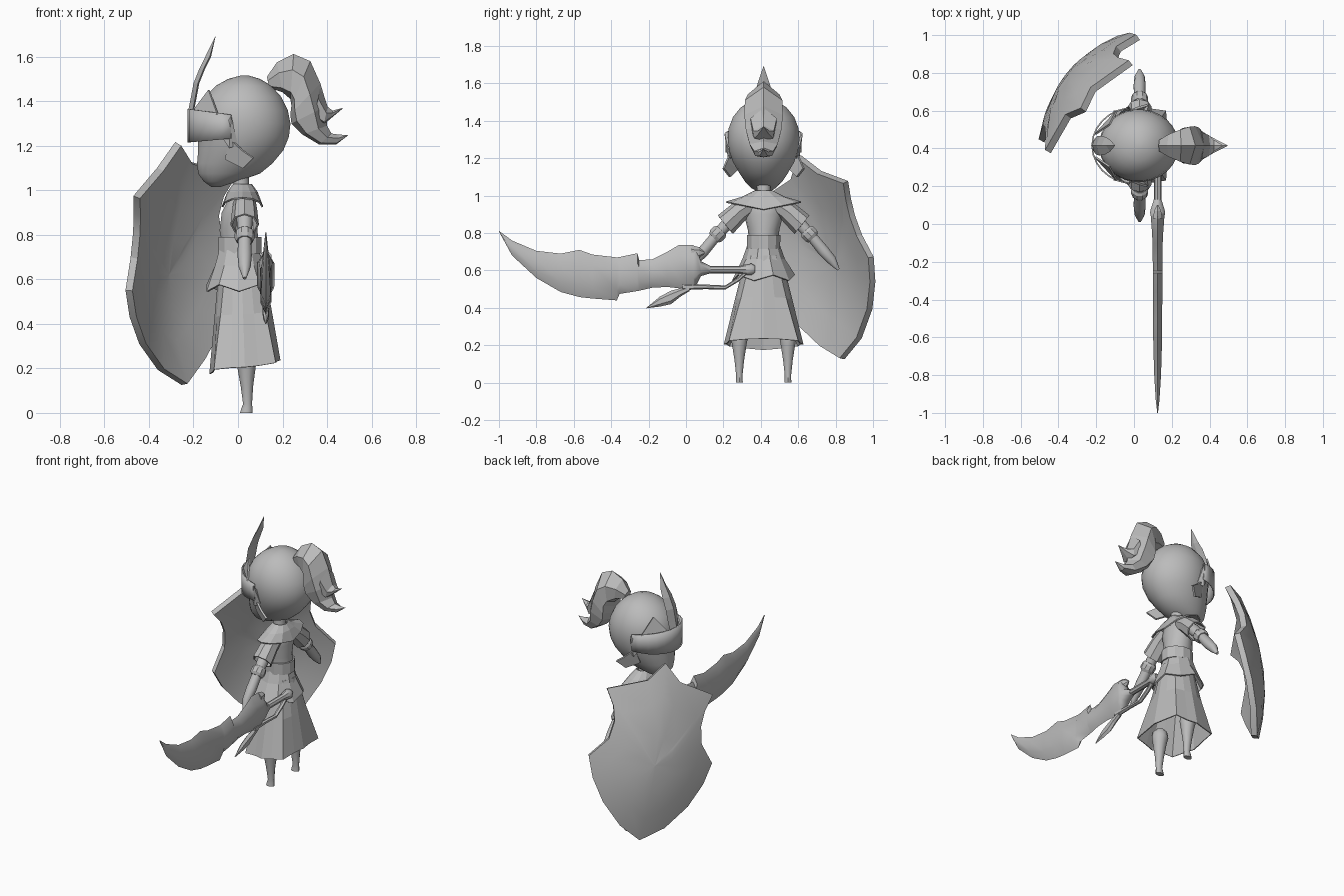
import bpy, bmesh, math
from mathutils import Vector

if "Cube" in bpy.data.objects:
    bpy.data.objects.remove(bpy.data.objects["Cube"])

CY = 0.415  # body centre line in y
grey = bpy.data.materials.new("plain_grey")
grey.diffuse_color = (0.5, 0.5, 0.5, 1)
grey.use_nodes = True
grey.node_tree.nodes["Principled BSDF"].inputs["Base Color"].default_value = grey.diffuse_color


def make(name, verts, faces, smooth=False, thick=0, angle=40):
    me = bpy.data.meshes.new(name)
    me.from_pydata([tuple(v) for v in verts], [], faces)
    bm = bmesh.new()
    bm.from_mesh(me)
    bmesh.ops.remove_doubles(bm, verts=bm.verts, dist=0.0005)
    bmesh.ops.recalc_face_normals(bm, faces=bm.faces)
    bm.to_mesh(me)
    bm.free()
    me.materials.append(grey)
    ob = bpy.data.objects.new(name, me)
    bpy.context.collection.objects.link(ob)
    if thick:
        m = ob.modifiers.new("thickness", "SOLIDIFY")
        m.thickness, m.offset = thick, 0
    if smooth:
        bpy.ops.object.select_all(action="DESELECT")
        ob.select_set(True)
        bpy.context.view_layer.objects.active = ob
        bpy.ops.object.shade_smooth_by_angle(angle=math.radians(angle))
    return ob


def loft(name, rings, closed=True, caps=True, **kw):
    """Skin a list of equal-length point rings."""
    n = len(rings[0])
    verts = [p for r in rings for p in r]
    faces = []
    for i in range(len(rings) - 1):
        for j in range(n if closed else n - 1):
            k = (j + 1) % n
            faces.append((i * n + j, i * n + k, i * n + n + k, i * n + n + j))
    if caps:
        faces += [tuple(range(n)), tuple(range(len(verts) - n, len(verts)))]
    return make(name, verts, faces, **kw)


def stack(name, rows, n, **kw):
    """Upright loft: rows of z, front x, back x, half width."""
    rings = []
    for z, x0, x1, w in rows:
        rings.append([((x0 + x1) / 2 + (x1 - x0) / 2 * math.cos(a), CY + w * math.sin(a), z)
                      for a in [2 * math.pi * (j + 0.5) / n for j in range(n)]])
    return loft(name, rings, **kw)


def limb(name, side, rows, n=10, **kw):
    """Arm pieces: rows of sideways offset, z, radius, at x = 0.03."""
    d = Vector((0, rows[-1][0] - rows[0][0], rows[-1][1] - rows[0][1])).normalized()
    up = Vector((0, -d.z, d.y))
    rings = []
    for o, z, r in rows:
        ring = []
        for j in range(n):
            a = 2 * math.pi * j / n
            p = Vector((0.03, o, z)) + Vector((r * math.cos(a), 0, 0)) + up * r * math.sin(a)
            ring.append((p.x, CY + side * p.y, p.z))
        rings.append(ring)
    return loft(name, rings, **kw)


# Head with a narrow jaw pushed forward
stack("head", [(1.015, -.12, -.08, .02), (1.04, -.155, 0, .065), (1.075, -.18, .1, .1),
               (1.12, -.185, .155, .13), (1.18, -.18, .205, .165), (1.24, -.18, .23, .185),
               (1.3, -.185, .237, .193), (1.36, -.18, .225, .188), (1.42, -.15, .195, .165),
               (1.47, -.1, .15, .125), (1.5, -.045, .1, .08), (1.515, .01, .05, .02)],
      28, smooth=True, angle=60)
stack("neck", [(.9, -.03, .07, .05), (1.0, -.015, .05, .035), (1.07, -.04, .05, .04)], 12, smooth=True)

# Curved brow band around the front of the head
band = []
for zo, zi in ((1.215, 1.235), (1.29, 1.285), (1.365, 1.335)):
    ring = []
    for j in range(13):
        a = math.radians(98 + 164 * j / 12)
        f = abs(math.cos(a))
        ring.append((-.222 * f, CY + .201 * math.sin(a), zi + (zo - zi) * f))
    band.append(ring)
loft("brow_band", band, closed=False, caps=False, thick=.008, smooth=True)

# Tall crest rising from the band
crest = [[(x - .012, CY, z), (x + .008, CY + w, z), (x + .014, CY, z), (x + .008, CY - w, z)]
         for x, z, w in ((-.215, 1.34, .04), (-.203, 1.4, .05), (-.188, 1.48, .052),
                         (-.16, 1.55, .046), (-.135, 1.6, .032))]
crest.append([(-.1, CY, 1.695)] * 4)
loft("crest", crest)

for s, side in ((1, "left"), (-1, "right")):
    # Crest wings, ears and cheek ribbons
    make("crest_wing_" + side, [(-.205, CY + s * .06, 1.35), (-.13, CY + s * .11, 1.45),
                                (-.09, CY + s * .185, 1.34)], [(0, 1, 2)], thick=.01)
    make("ear_" + side, [(-.08, CY + s * .17, 1.25), (-.02, CY + s * .18, 1.29),
                         (0, CY + s * .175, 1.2), (-.04, CY + s * .19, 1.19), (-.03, CY + s * .21, 1.335)],
         [(0, 1, 4), (1, 2, 4), (2, 3, 4), (3, 0, 4), (0, 1, 2, 3)])
    make("cheek_ribbon_" + side, [(-.04, CY + s * .175, 1.235), (.02, CY + s * .2, 1.18),
                                  (.07, CY + s * .215, 1.145), (.025, CY + s * .18, 1.1),
                                  (-.055, CY + s * .14, 1.14)],
         [(0, 1, 4), (1, 2, 3, 4)], thick=.012)
    # Arm, flared sleeve, cuff
    limb("arm_" + side, s, [(.09, .945, .04), (.18, .865, .036), (.25, .79, .03), (.32, .705, .032),
                            (.365, .655, .027), (.4, .605, .008)], smooth=True)
    limb("sleeve_" + side, s, [(.07, .955, .045), (.13, .915, .052), (.205, .845, .06)],
         n=8, caps=False, thick=.008)
    limb("cuff_" + side, s, [(.225, .815, .036), (.235, .805, .045), (.255, .785, .045), (.265, .772, .036)])
    # Tapered leg with a small pointed foot
    y = CY + s * .13
    loft("leg_" + side, [[(x + rx * math.cos(a), y + ry * math.sin(a), z)
                          for a in [math.pi * j / 5 for j in range(10)]]
                         for z, x, rx, ry in ((.31, .035, .02, .02), (.285, .035, .045, .045), (.25, .035, .05, .05),
                                              (.21, .038, .042, .042), (.12, .04, .028, .027),
                                              (.04, .043, .02, .018), (.02, .04, .025, .018),
                                              (0, .037, .028, .02))], smooth=True)

# Ponytail: low-poly curved mass with two flicked ends
def tail(name, rows):
    rings = []
    for ox, oz, ix, iz, w in rows:
        o, i = Vector((ox, CY, oz)), Vector((ix, CY, iz))
        a, b = o.lerp(i, .35), o.lerp(i, .85)
        h, k = Vector((0, w, 0)), Vector((0, w * .9, 0))
        rings.append([o, a + h, b + k, i, b - k, a - h])
    return loft(name, rings)


tail("ponytail", [(.13, 1.51, .14, 1.46, .03), (.175, 1.575, .2, 1.44, .06), (.25, 1.612, .235, 1.41, .085),
                  (.325, 1.58, .24, 1.38, .1), (.37, 1.48, .235, 1.34, .103), (.4, 1.38, .24, 1.3, .095),
                  (.4, 1.29, .29, 1.25, .075), (.42, 1.255, .365, 1.205, .05),
                  (.455, 1.25, .44, 1.205, .025), (.495, 1.248, .494, 1.246, .002)])
tail("ponytail_flick", [(.37, 1.47, .34, 1.31, .07), (.403, 1.375, .385, 1.295, .055),
                        (.425, 1.358, .42, 1.325, .03), (.47, 1.37, .469, 1.366, .002)])

# Torso, collar and belt
stack("torso", [(.62, -.075, .105, .09), (.74, -.07, .095, .075), (.82, -.085, .09, .085),
                (.9, -.075, .09, .105), (.96, -.045, .08, .1), (1.0, -.02, .055, .05)], 14, smooth=True)
collar = []
for z, rx, ry, lift in ((1.025, .04, .045, 0), (.99, .065, .115, 0), (.925, .09, .2, .04)):
    collar.append([(.02 + rx * math.cos(a), CY + ry * math.sin(a), z + lift * abs(math.sin(a)))
                   for a in [math.pi * j / 6 for j in range(12)]])
loft("collar", collar, caps=False, thick=.008)
stack("belt", [(.715, -.085, .105, .086), (.79, -.085, .105, .088)], 12, caps=False, thick=.01)

# Hip panels with pointed lower corners
hips = [[(.005 + rx * math.cos(a), CY + ry * math.sin(a), z - (drop if j % 2 else 0))
         for j, a in enumerate([math.pi * (j + .5) / 5 for j in range(10)])]
        for z, rx, ry, drop in ((.73, .09, .085, 0), (.66, .11, .11, 0), (.575, .15, .165, .03))]
loft("hip_panels", hips, caps=False, thick=.008)

# Pleated skirt, longer at the front
skirt = []
for t in (0, .5, 1):
    ring = []
    for j in range(16):
        a = 2 * math.pi * j / 16
        c, s = math.cos(a), math.sin(a)
        f = 1 - .05 * t * (j % 2)
        sq = 1 / max(abs(c), abs(s)) ** .6  # slightly boxy hem
        rx, ry = .095 + .062 * t, .092 + .118 * t
        x = .015 + .016 * t + rx * c * f * (1 + (sq - 1) * t)
        hem = .235 - (.06 * max(0, -c) ** 2) - .03 * abs(s) ** 3
        ring.append((x, CY + ry * s * f * (1 + (sq - 1) * t), .68 + (hem - .68) * t))
    skirt.append(ring)
loft("skirt", skirt, caps=False, thick=.006)


# Sword: rounded flat sections along y, rows of y, top z, bottom z, half thickness
def blade(name, rows, **kw):
    rings = []
    for y, t, b, w in rows:
        p, q = t + (b - t) * .25, t + (b - t) * .75
        rings.append([(.125, y, t), (.125 + w, y, p), (.125 + w, y, q), (.125, y, b),
                      (.125 - w, y, q), (.125 - w, y, p)])
    return loft(name, rings, **kw)


blade("sword_blade", [(-1, .812, .808, .002), (-.93, .76, .68, .01), (-.8, .705, .56, .018),
                      (-.67, .69, .485, .022), (-.57, .71, .458, .024), (-.5, .685, .45, .024),
                      (-.37, .67, .44, .025), (-.355, .672, .475, .025), (-.26, .692, .49, .025),
                      (-.25, .655, .492, .025), (-.18, .66, .508, .026), (-.1, .7, .512, .027),
                      (-.04, .735, .505, .03), (.04, .735, .5, .036), (.06, .715, .53, .04),
                      (.08, .65, .57, .036), (.13, .625, .585, .02)], smooth=True, angle=60)
blade("sword_top_hook", [(.03, .735, .64, .025), (.07, .725, .665, .018), (.1, .7, .69, .004)])
blade("sword_lower_hook", [(-.21, .402, .398, .002), (-.14, .46, .407, .012), (-.08, .492, .42, .014),
                           (-.03, .505, .46, .014), (.02, .515, .49, .012)])
blade("sword_guard", [(-.02, .53, .495, .015), (.1, .525, .5, .012), (.21, .52, .498, .012),
                      (.28, .565, .54, .012), (.32, .6, .575, .012)])
loft("sword_handle", [[(.125 + r * math.cos(a), y, .605 + r * math.sin(a))
                       for a in [math.pi * j / 4 for j in range(8)]]
                      for y, r in ((.06, .02), (.29, .02), (.31, .026), (.35, .032), (.37, .02))], smooth=True)

# Shield: bulging plate in its own tilted frame
U, V = Vector((.67, .72, .158)), Vector((-.036, -.2, .98))
N = V.cross(U).normalized()
half = [(.1, .51), (.33, .425), (.285, .33), (.27, .24), (.29, .13), (.385, 0), (.345, -.13),
        (.265, -.27), (.14, -.41)]
outline = [(0, .615)] + half + [(0, -.5)] + [(-u, v) for u, v in reversed(half)]


def shield_ring(k, inset):
    ring = []
    for u, v in outline:
        u, v = u * k, v * k
        d = .12 * (1 - (u / .38) ** 2) - (.085 if v > 0 else .11) * (v / .55) ** 2 + .02 - inset
        ring.append(Vector((-.235, .715, .61)) + U * u + V * v + N * d)
    return ring


loft("shield", [shield_ring(k, i) for k, i in ((.01, 0), (.35, 0), (.7, 0), (1, 0), (.98, .04),
                                               (.6, .04), (.3, .04), (.01, .04))], smooth=True, angle=25)
